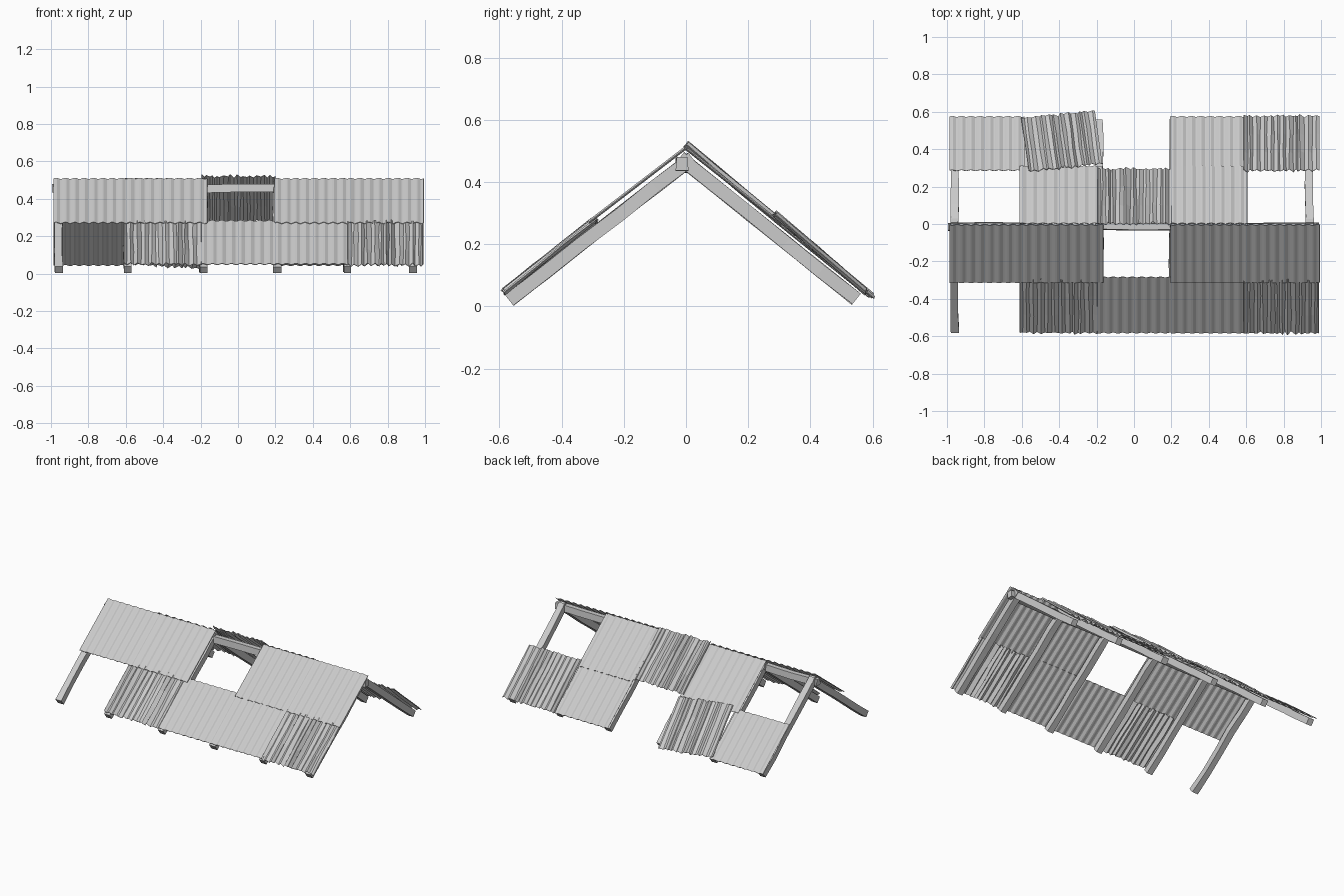
import bpy, bmesh, math, random
from mathutils import Vector

if "Cube" in bpy.data.objects:
    bpy.data.objects.remove(bpy.data.objects["Cube"])

random.seed(4)
APEX = 0.503
ANGLE = {-1: math.radians(37.9), 1: math.radians(38.7)}


def slope_point(side, x, s, n):
    """x along the ridge, s down the slope, n out from the slope."""
    c, k = math.cos(ANGLE[side]), math.sin(ANGLE[side])
    return Vector((x, side * (s * c + n * k), APEX - s * k + n * c))


def finish(name, bm):
    bmesh.ops.recalc_face_normals(bm, faces=bm.faces[:])
    me = bpy.data.meshes.new(name)
    bm.to_mesh(me)
    bm.free()
    ob = bpy.data.objects.new(name, me)
    bpy.context.collection.objects.link(ob)
    return ob


def beam(name, rings):
    """Rough timber through a list of four-cornered sections."""
    bm = bmesh.new()
    rows = [[bm.verts.new(p) for p in r] for r in rings]
    for a, b in zip(rows, rows[1:]):
        for i in range(4):
            j = (i + 1) % 4
            bm.faces.new((a[i], a[j], b[j], b[i]))
    bm.faces.new(rows[0])
    bm.faces.new(rows[-1])
    return finish(name, bm)


def jit(a):
    return random.uniform(-a, a)


def rafter(name, side, x):
    end = 0.745 if side < 0 else 0.727
    rings = []
    for i in range(6):
        s = end * i / 5
        dx, dn, w = jit(0.003), jit(0.002), 0.021 + jit(0.002)
        rings.append([slope_point(side, x + dx + a * w, s, n + dn)
                      for a, n in ((-1, -0.054), (1, -0.054), (1, -0.011), (-1, -0.011))])
    beam(name, rings)


def sheet(name, side, x0, x1, s0, s1, n0, n1, rough=False, skew=0.0):
    """Corrugated sheet; rough ones have uneven, battered ridges and edges."""
    bm = bmesh.new()
    cols = []
    if rough:
        t, up = 0.0, 1
        while t < 1:
            cols.append((t, up * random.uniform(0.003, 0.011), jit(0.006)))
            t += random.uniform(0.025, 0.06)
            up = -up
        cols.append((1.0, 0.0, 0.0))
    else:
        for i in range(49):
            cols.append((i / 48, 0.0045 * math.sin(i / 48 * math.tau * 8), 0.0))
    grid = []
    for t, h, ragged in cols:
        row = []
        for j in range(4):
            v = j / 3
            x = x0 + (x1 - x0) * t + skew * (0.5 - v) * 0.4
            if rough and 0 < t < 1:
                x += jit(0.003)
            s = s0 + (s1 - s0) * v + ragged * (2 * v - 1) + skew * (t - 0.5) * 0.5
            n = n0 + (n1 - n0) * v + h + (jit(0.002) if rough else 0)
            row.append(bm.verts.new(slope_point(side, x, s, n)))
        grid.append(row)
    for a, b in zip(grid, grid[1:]):
        for j in range(3):
            bm.faces.new((a[j], b[j], b[j + 1], a[j + 1]))
    ob = finish(name, bm)
    mod = ob.modifiers.new("thickness", 'SOLIDIFY')
    mod.thickness, mod.offset = 0.003, 0
    return ob


# Rafter pairs
for i, x in enumerate((-0.96, -0.59, -0.185, 0.21, 0.583, 0.938)):
    rafter(f"front_rafter_{i+1}", -1, x)
    rafter(f"back_rafter_{i+1}", 1, x)

# Ridge beam
rings = []
for i in range(11):
    x = -0.995 + 1.985 * i / 10
    y, z = -0.013 + jit(0.004), 0.455 + jit(0.004)
    rings.append([(x, y + a * 0.021, z + b * 0.022)
                  for a, b in ((-1, -1), (1, -1), (0.8, 1), (-0.8, 1))])
beam("ridge_beam", rings)

# Front slope, upper row
for i, (a, b) in enumerate(((-0.985, -0.585), (-0.59, -0.165), (0.197, 0.595), (0.588, 0.993))):
    sheet(f"front_upper_sheet_{i+1}", -1, a, b, 0.0, 0.39, 0.006, 0.009)
# Front slope, lower row
sheet("front_lower_sheet_1", -1, -0.2, 0.205, 0.36, 0.738, 0.0, 0.0)
sheet("front_lower_sheet_2", -1, 0.198, 0.597, 0.36, 0.738, 0.001, 0.001)
sheet("front_lower_rough_1", -1, -0.61, -0.193, 0.37, 0.737, 0.0, 0.0, True)
sheet("front_lower_rough_2", -1, 0.587, 0.987, 0.37, 0.742, 0.002, -0.003, True)

# Back slope, upper row
sheet("back_upper_sheet_1", 1, -0.612, -0.17, 0.0, 0.39, 0.004, 0.006)
sheet("back_upper_sheet_2", 1, 0.193, 0.605, 0.0, 0.39, 0.004, 0.006)
sheet("back_upper_rough", 1, -0.193, 0.2, -0.008, 0.37, 0.014, 0.008, True)
# Back slope, lower row
sheet("back_lower_sheet_1", 1, -0.985, -0.585, 0.365, 0.735, 0.002, 0.001)
sheet("back_lower_sheet_2", 1, 0.193, 0.597, 0.365, 0.735, 0.002, 0.001)
sheet("back_lower_rough_1", 1, -0.583, -0.19, 0.375, 0.745, 0.016, 0.006, True, 0.1)
sheet("back_lower_rough_2", 1, 0.587, 0.99, 0.352, 0.735, 0.019, 0.006, True)
